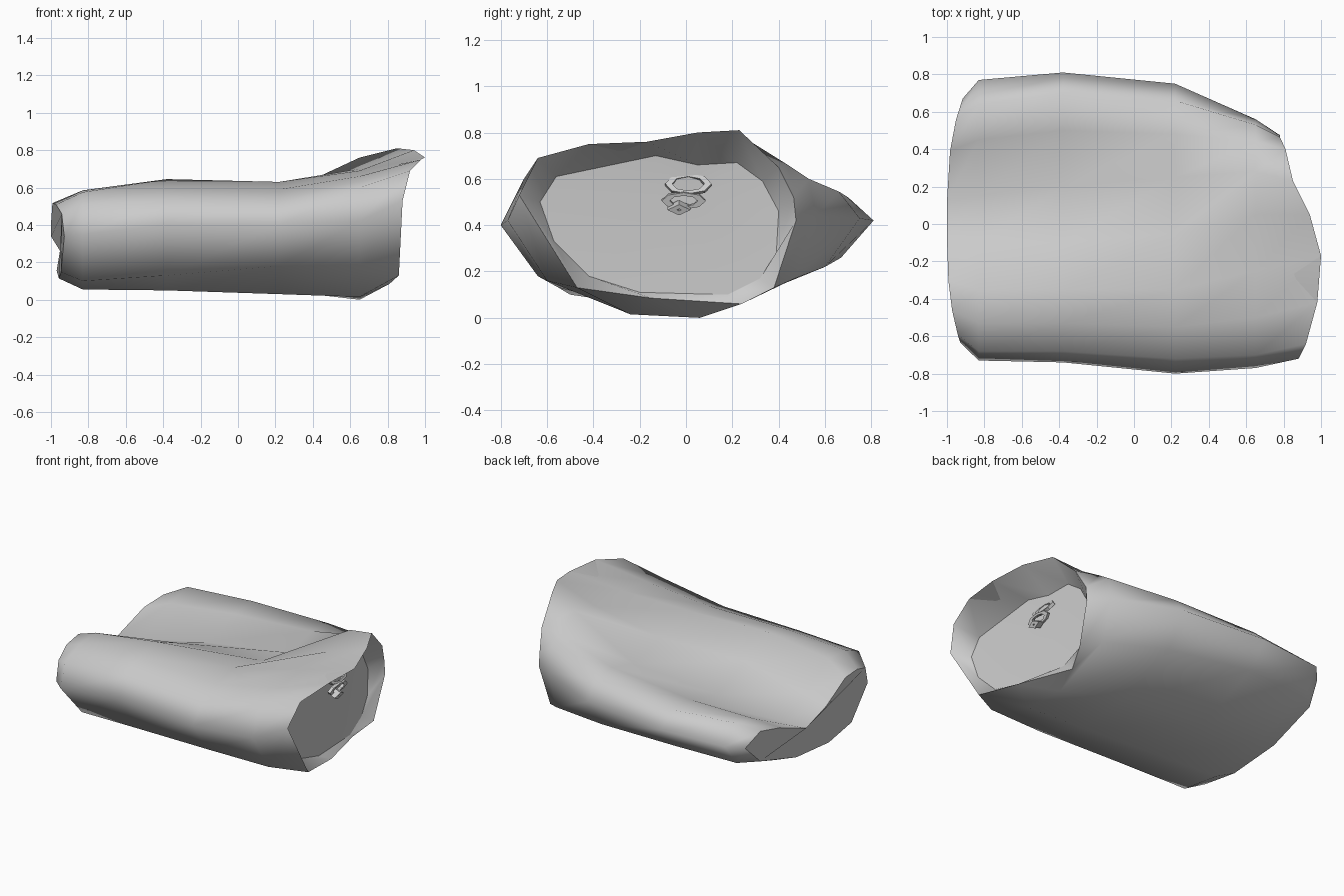
import bpy, bmesh, math
from mathutils import Vector, Matrix

if "Cube" in bpy.data.objects:
    bpy.data.objects.remove(bpy.data.objects["Cube"])


def make_object(name, bm, angle=50):
    bmesh.ops.recalc_face_normals(bm, faces=bm.faces)
    mesh = bpy.data.meshes.new(name)
    bm.to_mesh(mesh)
    bm.free()
    ob = bpy.data.objects.new(name, mesh)
    bpy.context.collection.objects.link(ob)
    if angle:
        bpy.ops.object.select_all(action='DESELECT')
        ob.select_set(True)
        bpy.context.view_layer.objects.active = ob
        bpy.ops.object.shade_smooth_by_angle(angle=math.radians(angle))
    return ob


def add_ring(bm, pts):
    return [bm.verts.new(p) for p in pts]


def bridge(bm, a, b):
    n = len(a)
    for i in range(n):
        j = (i + 1) % n
        bm.faces.new((a[i], a[j], b[j], b[i]))


# Cross-sections (y, z): front side, over the top to the back tip, then underneath
sections = {
    -0.83: [(-.73, .35), (-.68, .51), (-.53, .575), (-.35, .585), (-.10, .44), (.15, .35), (.45, .48),
            (.64, .52), (.77, .41), (.64, .25), (.22, .11), (-.20, .055), (-.50, .10)],
    -0.38: [(-.74, .40), (-.68, .53), (-.53, .60), (-.35, .645), (-.10, .54), (.20, .43), (.50, .51),
            (.70, .52), (.81, .42), (.67, .26), (.20, .08), (-.22, .05), (-.55, .13)],
    0.22: [(-.80, .40), (-.72, .52), (-.55, .59), (-.35, .63), (-.05, .56), (.25, .50), (.48, .56),
           (.66, .545), (.75, .43), (.60, .22), (.18, .05), (-.24, .03), (-.64, .18)],
    0.65: [(-.77, .42), (-.70, .60), (-.50, .66), (-.25, .69), (.05, .70), (.28, .76), (.44, .66),
           (.53, .60), (.56, .44), (.47, .17), (.06, .0), (-.24, .015), (-.60, .16)],
}
# Slanted rim of the open end
rim = [(.88, -.72, .53), (.92, -.64, .69), (.98, -.42, .75), (1.0, -.17, .76), (.94, .05, .80),
       (.85, .23, .81), (.81, .40, .65), (.78, .465, .52), (.78, .475, .42), (.76, .38, .13),
       (.70, .24, .06), (.81, -.15, .085), (.86, -.47, .13)]
# Outline (y, z) of the recessed end face
recess = [(-.57, .33), (-.63, .50), (-.56, .61), (-.13, .70), (.05, .66), (.22, .67), (.33, .59),
          (.40, .46), (.39, .28), (.32, .17), (.18, .10), (-.20, .11), (-.42, .18)]

# Outer body with rounded-off closed end
bm = bmesh.new()
cap_pts = []
for y, z in sections[-0.83]:
    cy = y * .87
    cz = .30 + (z - .30) * .76
    cap_pts.append((-1 + .08 * (abs(cy) / .66) ** 3 + .3 * max(0, .25 - cz), cy, cz))
rings = [add_ring(bm, cap_pts)]
for x, pts in sections.items():
    rings.append(add_ring(bm, [(x, y, z) for y, z in pts]))
rings.append(add_ring(bm, rim))
for a, b in zip(rings, rings[1:]):
    bridge(bm, a, b)
bm.faces.new(rings[0])

# Inner lip and recessed end face, drawn to a point under the knob
inner = add_ring(bm, [(.735 - .08 * y, y, z) for y, z in recess])
bridge(bm, rings[-1], inner)
centre = bm.verts.new((.72, 0, .51))
for i in range(len(inner)):
    bm.faces.new((inner[i], inner[(i + 1) % len(inner)], centre))

# Everything smooth except the closed end's outline, the rim and the inner lip
for f in bm.faces:
    f.smooth = True
for loop in (rings[0], rings[-1], inner):
    for i in range(len(loop)):
        bm.edges.get((loop[i - 1], loop[i])).smooth = False
make_object("body", bm, None)


# Small knob on the end face: tilted open rings around a core
def knob_ring(name, location, radius, hole, depth, tilt, squash, sides=8):
    bm = bmesh.new()
    m = Matrix.Translation(location) @ Matrix.Rotation(tilt, 4, 'Y')
    angles = [2 * math.pi * i / sides for i in range(sides)]
    loops = []
    for r, x in ((radius, 0), (radius, depth), (hole, depth), (hole, 0)):
        loops.append(add_ring(bm, [m @ Vector((x, r * math.cos(t), squash * r * math.sin(t)))
                                   for t in angles]))
    for i in range(4):
        bridge(bm, loops[i], loops[(i + 1) % 4])
    make_object(name, bm, 30)


knob_ring("knob_upper", (.73, .01, .57), .10, .07, .02, -.5, .5)
knob_ring("knob_lower", (.75, -.01, .51), .095, .06, .02, .3, .4)
knob_ring("knob_core", (.74, -.03, .485), .05, .01, .05, .4, .5, 4)
